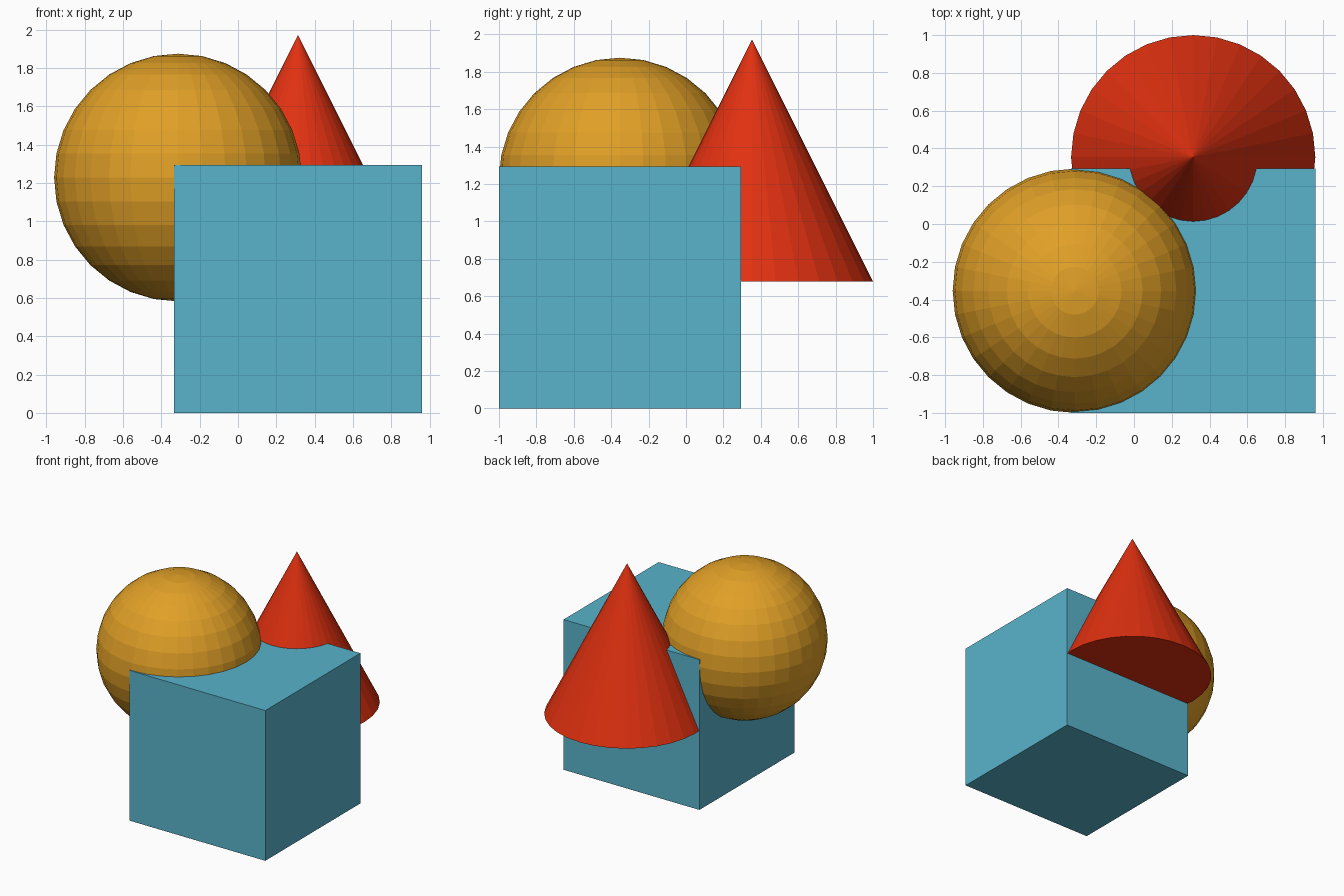
import bpy

default = bpy.data.objects.get("Cube")
if default:
    bpy.data.objects.remove(default, do_unlink=True)

R = 0.6465  # shared radius / half size of all three solids


def finish(name, color_name, color):
    """Name the active object and give it one flat colour."""
    obj = bpy.context.object
    obj.name = name
    mat = bpy.data.materials.new(color_name)
    mat.use_nodes = True
    mat.diffuse_color = (*color, 1)
    bsdf = next(n for n in mat.node_tree.nodes if n.type == 'BSDF_PRINCIPLED')
    bsdf.inputs["Base Color"].default_value = (*color, 1)
    obj.data.materials.append(mat)
    bpy.ops.object.shade_flat()


# Block standing on the ground
bpy.ops.mesh.primitive_cube_add(size=2 * R, location=(0.3135, -0.3535, R))
finish("block", "light blue", (0.10, 0.45, 0.60))

# Faceted ball sunk into the block's upper corner
bpy.ops.mesh.primitive_uv_sphere_add(
    segments=32, ring_count=16, radius=R, location=(-0.3135, -0.3535, 1.2285))
finish("ball", "amber", (0.75, 0.35, 0.02))

# Cone cutting into the back of the block
bpy.ops.mesh.primitive_cone_add(
    vertices=32, radius1=R, radius2=0, depth=2 * R, location=(0.3135, 0.3535, 1.326))
finish("cone", "red", (0.75, 0.03, 0.005))
